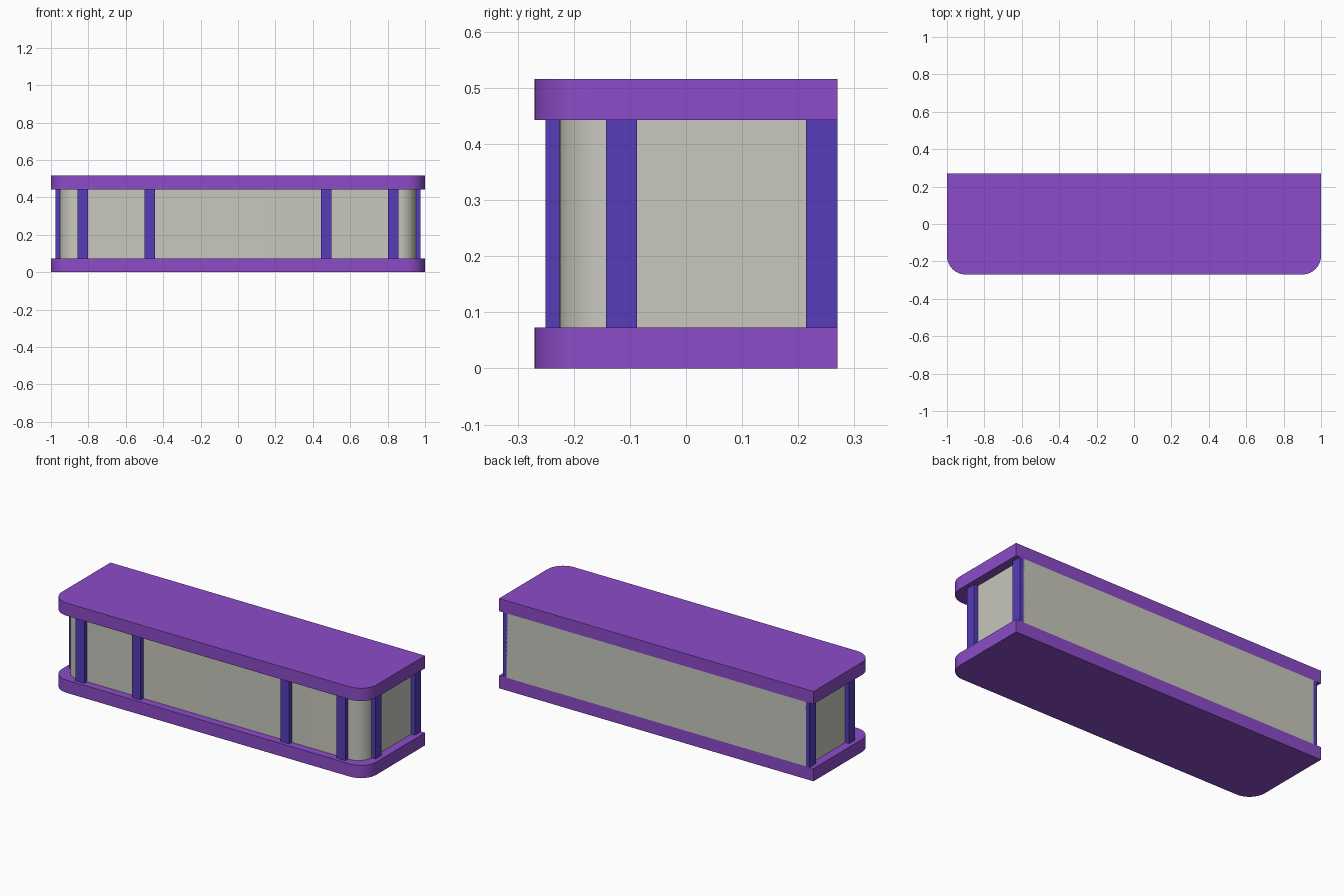
import bpy, bmesh, math

if "Cube" in bpy.data.objects:
    bpy.data.objects.remove(bpy.data.objects["Cube"])


def material(name, rgb):
    m = bpy.data.materials.new(name)
    m.diffuse_color = (*rgb, 1)
    m.use_nodes = True
    m.node_tree.nodes["Principled BSDF"].inputs["Base Color"].default_value = m.diffuse_color
    return m


PURPLE = material("purple", (0.262, 0.072, 0.578))
BLUE = material("indigo", (0.093, 0.045, 0.479))
GREY = material("warm grey", (0.578, 0.578, 0.515))

BACK = 0.27
Z0, Z1, Z2, Z3 = 0.0, 0.073, 0.443, 0.516


def extrude(name, outline, z0, z1, mat):
    """Solid made by extruding a plan outline from z0 to z1."""
    bm = bmesh.new()
    face = bm.faces.new([bm.verts.new((x, y, z0)) for x, y in outline])
    top = bmesh.ops.extrude_face_region(bm, geom=[face])["geom"]
    for v in top:
        if isinstance(v, bmesh.types.BMVert):
            v.co.z = z1
    bmesh.ops.recalc_face_normals(bm, faces=bm.faces)
    mesh = bpy.data.meshes.new(name)
    bm.to_mesh(mesh)
    bm.free()
    mesh.materials.append(mat)
    ob = bpy.data.objects.new(name, mesh)
    bpy.context.collection.objects.link(ob)
    bpy.context.view_layer.objects.active = ob
    for o in bpy.context.selected_objects:
        o.select_set(False)
    ob.select_set(True)
    bpy.ops.object.shade_smooth_by_angle(angle=math.radians(30))
    return ob


def counter_outline(half, front, r, n=12):
    """Rectangle with square back corners and rounded front corners."""
    right = [(half - r + r * math.sin(a), front + r - r * math.cos(a))
             for a in (math.pi / 2 * i / n for i in range(n + 1))]
    right.append((half, BACK))
    return right + [(-x, y) for x, y in reversed(right)]


def box(name, x0, x1, y0, y1):
    extrude(name, [(x0, y0), (x1, y0), (x1, y1), (x0, y1)], Z1, Z2, BLUE)


# Base and top slabs, with the recessed body between them
slab = counter_outline(1.0, -0.27, 0.1)
extrude("base_slab", slab, Z0, Z1, PURPLE)
extrude("top_slab", slab, Z2, Z3, PURPLE)
extrude("body", counter_outline(0.951, -0.225, 0.09), Z1, Z2, GREY)

# Upright trim strips, mirrored left and right
for side, s in (("right", 1), ("left", -1)):
    for label, x in (("inner", 0.4725), ("outer", 0.83)):
        box(f"front_strip_{label}_{side}", s * x - 0.028, s * x + 0.028, -0.25, -0.215)
    for label, y0, y1 in (("front", -0.143, -0.087), ("back", 0.214, BACK)):
        xs = sorted((s * 0.945, s * 0.975))
        box(f"side_strip_{label}_{side}", xs[0], xs[1], y0, y1)
